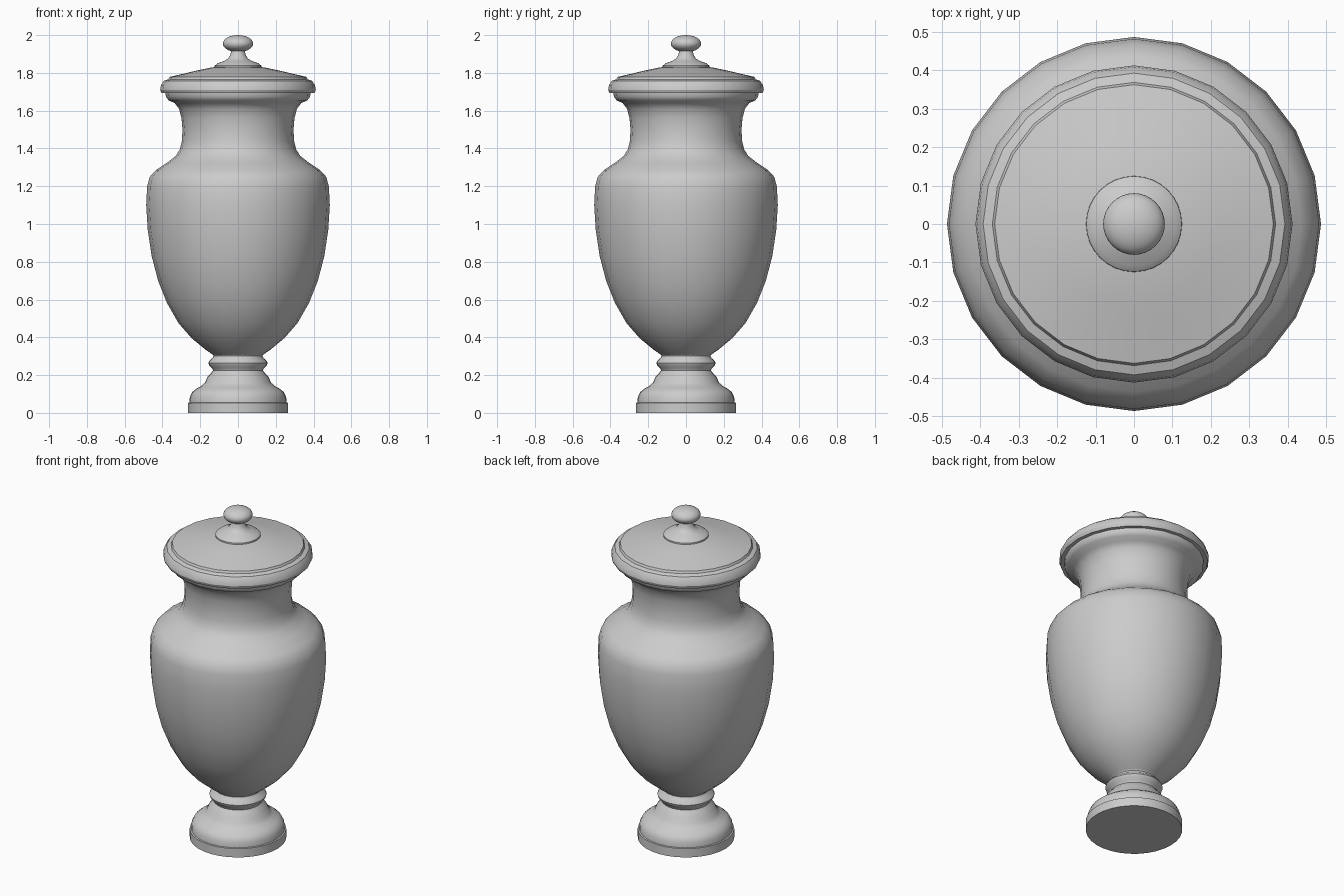
import bpy, bmesh
from math import cos, sin, tau


def lathe(name, profile, sides, angle=0.6):
    """Spin an (r, z) profile, listed bottom to top, around the z axis."""
    bm = bmesh.new()
    rings = []
    for r, z in profile:
        if r == 0:
            rings.append([bm.verts.new((0, 0, z))] * sides)
        else:
            rings.append([bm.verts.new((r * cos(tau * i / sides), r * sin(tau * i / sides), z))
                          for i in range(sides)])
    for a, b in zip(rings, rings[1:]):
        for i in range(sides):
            j = (i + 1) % sides
            bm.faces.new(list(dict.fromkeys((a[i], a[j], b[j], b[i]))))
    bmesh.ops.recalc_face_normals(bm, faces=bm.faces)
    mesh = bpy.data.meshes.new(name)
    bm.to_mesh(mesh)
    bm.free()
    obj = bpy.data.objects.new(name, mesh)
    bpy.context.collection.objects.link(obj)
    bpy.ops.object.select_all(action='DESELECT')
    obj.select_set(True)
    bpy.context.view_layer.objects.active = obj
    bpy.ops.object.shade_smooth_by_angle(angle=angle)
    return obj


# round foot with plinth and collar ring
lathe("foot", [(0, 0), (0.265, 0), (0.265, 0.053), (0.257, 0.055), (0.255, 0.085),
               (0.243, 0.11), (0.222, 0.127), (0.195, 0.142), (0.175, 0.16), (0.162, 0.19),
               (0.143, 0.21), (0.132, 0.225), (0.137, 0.237), (0.152, 0.25), (0.157, 0.265),
               (0.150, 0.278), (0.135, 0.29), (0.129, 0.302), (0.138, 0.318), (0, 0.318)], 32, 0.7)

# main vessel: belly, shoulder, neck and flared mouth
lathe("vessel", [(0, 0.305), (0.129, 0.305), (0.172, 0.335), (0.245, 0.395), (0.315, 0.475),
                 (0.375, 0.58), (0.423, 0.70), (0.457, 0.83), (0.478, 0.97), (0.486, 1.10),
                 (0.481, 1.20), (0.467, 1.25), (0.435, 1.285), (0.375, 1.325), (0.33, 1.36),
                 (0.308, 1.395), (0.297, 1.44), (0.294, 1.50), (0.299, 1.56), (0.312, 1.61),
                 (0.335, 1.64), (0.368, 1.655), (0.382, 1.675), (0.384, 1.695), (0, 1.695)], 24)

# lid: rounded edge, step and shallow dome
lathe("lid", [(0, 1.693), (0.405, 1.693), (0.412, 1.71), (0.408, 1.735), (0.392, 1.758),
              (0.368, 1.766), (0.362, 1.779), (0.30, 1.793), (0.22, 1.812), (0.14, 1.829),
              (0, 1.84)], 24, 0.5)

# finial: flared base, thin stem and flattened ball
ball = [(0.08 * cos(tau * a / 40), 1.955 + 0.045 * sin(tau * a / 40)) for a in range(-7, 10)]
lathe("finial", [(0, 1.825), (0.125, 1.825), (0.124, 1.838), (0.108, 1.851), (0.075, 1.862),
                 (0.052, 1.876), (0.041, 1.895)] + ball + [(0, 2.0)], 32, 0.8)
